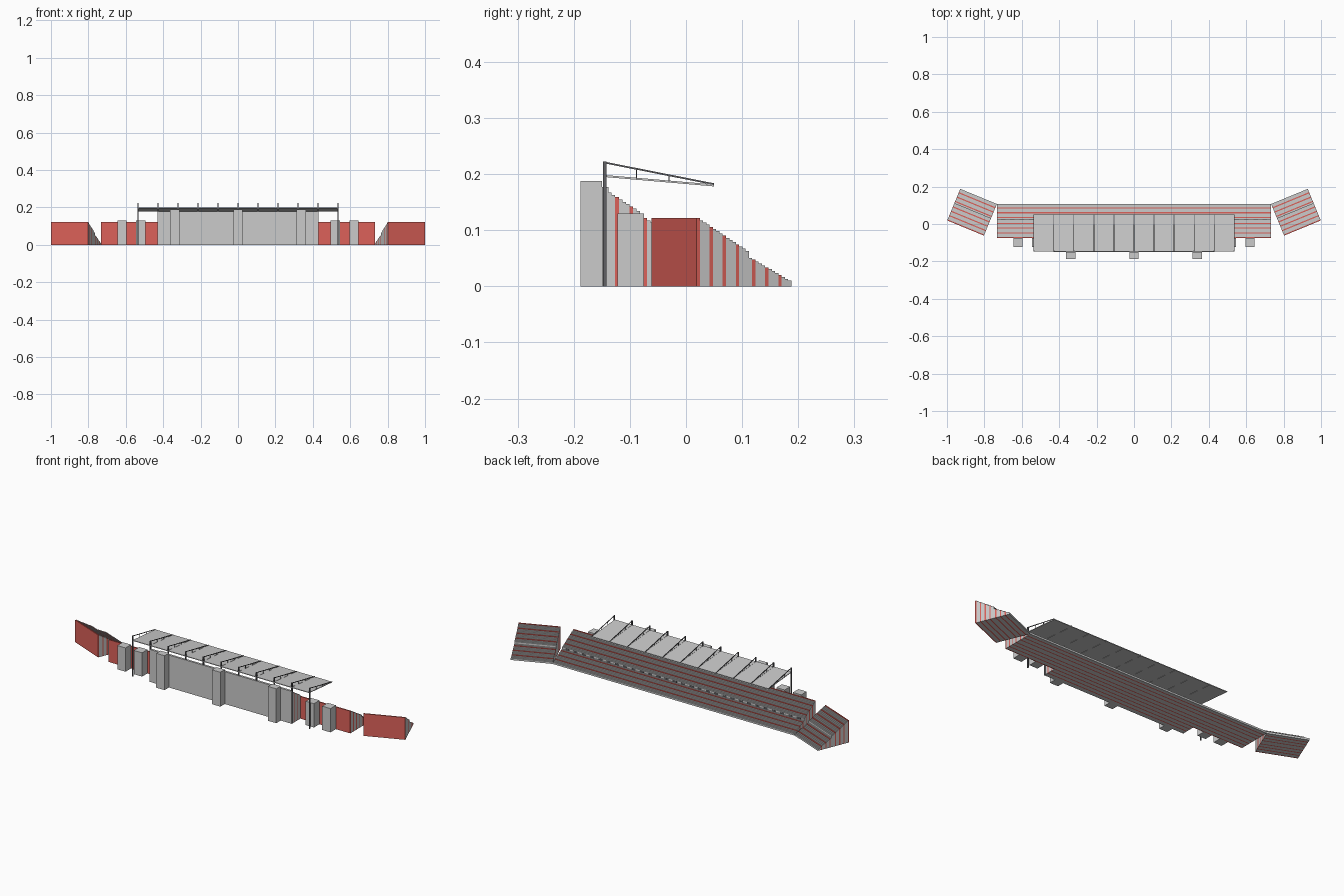
import bpy, bmesh
from math import radians
from mathutils import Matrix, Vector

if "Cube" in bpy.data.objects:
    bpy.data.objects.remove(bpy.data.objects["Cube"])


def material(name, rgb):
    m = bpy.data.materials.new(name)
    m.diffuse_color = (*rgb, 1)
    m.use_nodes = True
    m.node_tree.nodes["Principled BSDF"].inputs["Base Color"].default_value = m.diffuse_color
    return m


RED = material("red", (0.72, 0.12, 0.1))
DARK = material("dark_steel", (0.12, 0.12, 0.13))


def prism(bm, pts, x0, x1):
    """Extrude a (y, z) outline from x0 to x1."""
    a = [bm.verts.new((x0, y, z)) for y, z in pts]
    b = [bm.verts.new((x1, y, z)) for y, z in pts]
    bm.faces.new(a)
    bm.faces.new(b[::-1])
    n = len(pts)
    for i in range(n):
        bm.faces.new((a[i], b[i], b[(i + 1) % n], a[(i + 1) % n]))


def box(bm, x0, x1, y0, y1, z0, z1):
    prism(bm, [(y0, z0), (y1, z0), (y1, z1), (y0, z1)], x0, x1)


def bar(bm, x, p, q, w):
    """Square bar in the yz plane between two points."""
    p, q = Vector(p), Vector(q)
    d = (q - p).normalized() * w / 2
    n = Vector((-d.y, d.x))
    prism(bm, [p - n, q - n, q + n, p + n], x - w / 2, x + w / 2)


def finish(bm, name, mat=None, matrix=None, mirror=False):
    if matrix:
        bm.transform(matrix)
    bmesh.ops.recalc_face_normals(bm, faces=bm.faces)
    me = bpy.data.meshes.new(name)
    bm.to_mesh(me)
    bm.free()
    ob = bpy.data.objects.new(name, me)
    bpy.context.collection.objects.link(ob)
    if mat:
        me.materials.append(mat)
    if mirror:
        mod = ob.modifiers.new("mirror", 'MIRROR')
        mod.use_mirror_merge = False
    return ob


PITCH = 0.0063
# tread heights, front row to back row; the jump is the mid aisle wall
lower = [0.010 + 0.0034 * i for i in range(13)] + [0.063 + 0.0039 * i for i in range(16)]
upper = [0.130 + 0.0041 * i for i in range(10)]


def stand(name, heights, x0, x1, y_front, matrix=None, mirror=False):
    """Rows of solid steps, every fourth one red."""
    grey, red = bmesh.new(), bmesh.new()
    n_low = 13 if len(heights) > 13 else 0
    for i, z in enumerate(heights):
        k = i - n_low if i >= n_low else i
        y = y_front - i * PITCH
        box(red if k % 4 == 3 else grey, x0, x1, y - PITCH, y, 0, z)
    finish(grey, name + "_steps", None, matrix, mirror)
    finish(red, name + "_red_rows", RED, matrix, mirror)


# main lower stand and central upper stand
stand("lower_stand", lower, -0.732, 0.732, 0.107)
stand("upper_stand", upper, -0.43, 0.43, 0.107 - 29 * PITCH)

# angled wings on both ends
turn = Matrix.Translation((0.733, 0.107, 0)) @ Matrix.Rotation(radians(22.4), 4, 'Z')
stand("wing_stand", lower, 0, 0.212, 0, turn, True)

# wall behind the upper rows
bm = bmesh.new()
box(bm, -0.43, 0.43, -0.15, -0.138, 0, 0.177)
finish(bm, "upper_back_wall")

# dark openings along the mid aisle wall
bm = bmesh.new()
y = 0.107 - 13 * PITCH
for i in range(29):
    x = -0.7 + i * 0.05
    box(bm, x - 0.012, x + 0.012, y - 0.001, y + 0.001, 0.0508, 0.060)
finish(bm, "aisle_openings", DARK)

# stair towers at the rear
bm = bmesh.new()
for x in (-0.338, 0, 0.338):
    box(bm, x - 0.025, x + 0.025, -0.188, -0.15, 0, 0.188)
finish(bm, "tall_stair_towers")
bm = bmesh.new()
for x in (-0.62, -0.52, 0.52, 0.62):
    box(bm, x - 0.025, x + 0.025, -0.122, -0.0745, 0, 0.13)
finish(bm, "low_stair_towers")

# roof panels
bays = [-0.535 + 0.107 * i for i in range(11)]
bm = bmesh.new()
for a, b in zip(bays, bays[1:]):
    prism(bm, [(-0.148, 0.195), (0.05, 0.178), (0.05, 0.1815), (-0.148, 0.1985)],
          a + 0.0005, b - 0.0005)
finish(bm, "roof_panels")

# posts and roof trusses
posts, trusses = bmesh.new(), bmesh.new()
for x in bays:
    box(posts, x - 0.003, x + 0.003, -0.148, -0.142, 0, 0.222)
    bar(trusses, x, (-0.145, 0.2205), (0.05, 0.182), 0.003)
    for y in (-0.088, -0.03):
        t = (y + 0.145) / 0.195
        bar(trusses, x, (y, 0.195 - 0.0148 * t), (y, 0.2205 - 0.0385 * t), 0.0018)
finish(posts, "roof_posts", DARK)
finish(trusses, "roof_trusses", DARK)
